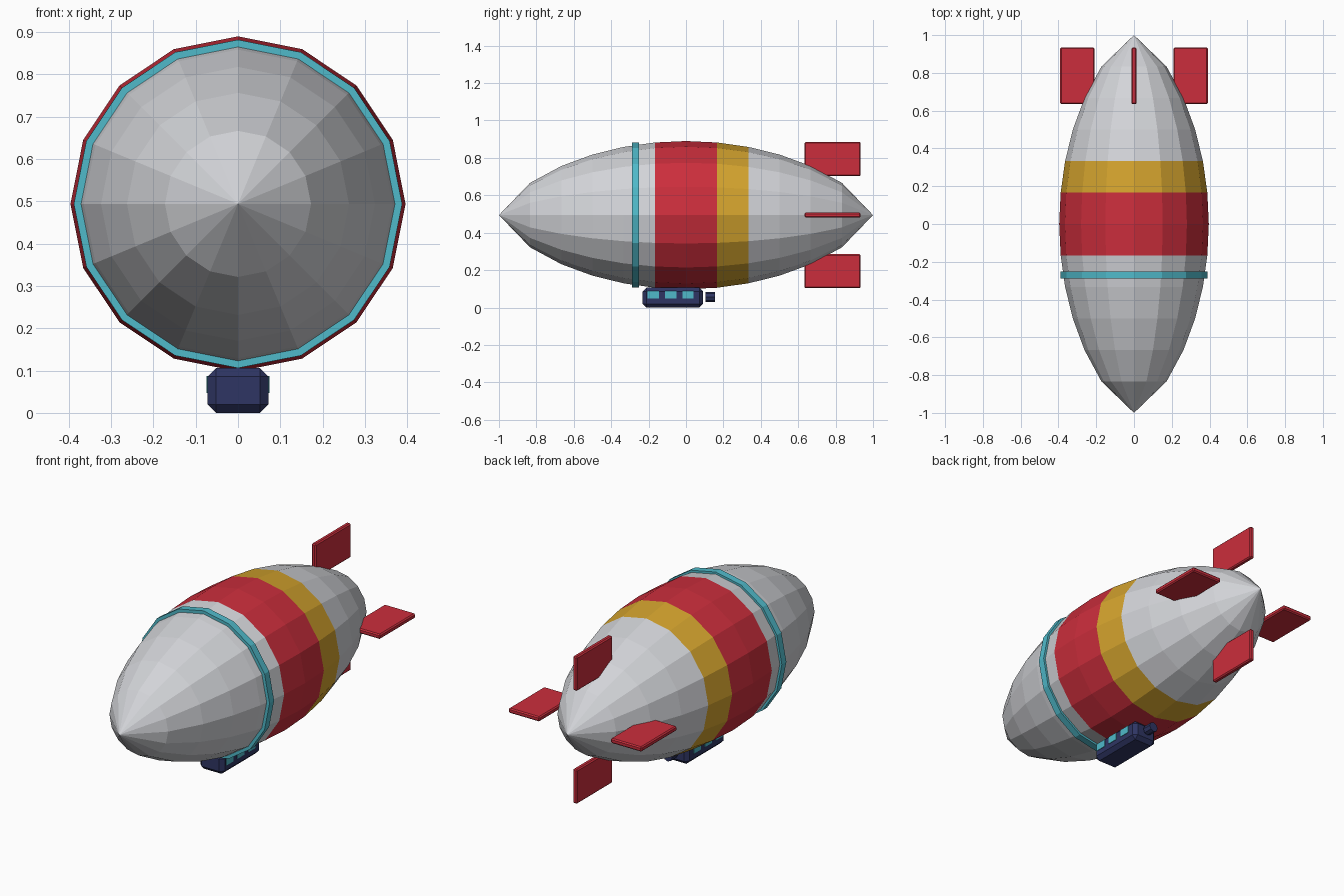
import bpy, bmesh, math
from mathutils import Matrix, Vector

if "Cube" in bpy.data.objects:
    bpy.data.objects.remove(bpy.data.objects["Cube"])

ZC, R, SIDES, RINGS = 0.494, 0.396, 16, 12


def material(name, rgb):
    m = bpy.data.materials.new(name)
    m.diffuse_color = (*rgb, 1)
    m.use_nodes = True
    m.node_tree.nodes["Principled BSDF"].inputs["Base Color"].default_value = m.diffuse_color
    return m


GREY = material("light grey", (0.65, 0.66, 0.69))
RED = material("red", (0.60, 0.027, 0.045))
GOLD = material("gold", (0.66, 0.37, 0.027))
CYAN = material("cyan", (0.08, 0.49, 0.59))
NAVY = material("navy", (0.028, 0.036, 0.125))


def finish(name, bm, *mats):
    bmesh.ops.recalc_face_normals(bm, faces=bm.faces)
    me = bpy.data.meshes.new(name)
    bm.to_mesh(me)
    bm.free()
    for m in mats:
        me.materials.append(m)
    ob = bpy.data.objects.new(name, me)
    bpy.context.collection.objects.link(ob)
    return ob


def box(name, centre, size, mat, bevel=0.0):
    bm = bmesh.new()
    bmesh.ops.create_cube(bm, size=1)
    bmesh.ops.scale(bm, vec=size, verts=bm.verts)
    if bevel:
        bmesh.ops.bevel(bm, geom=bm.edges[:], offset=bevel, segments=1, affect='EDGES')
    bmesh.ops.translate(bm, vec=centre, verts=bm.verts)
    return finish(name, bm, mat)


def cylinder_y(name, centre, radius, depth, sides, mat, turn=0.0):
    bm = bmesh.new()
    bmesh.ops.create_cone(bm, cap_ends=True, segments=sides, radius1=radius,
                          radius2=radius, depth=depth)
    rot = Matrix.Rotation(math.pi / 2, 4, 'X') @ Matrix.Rotation(turn, 4, 'Z')
    bmesh.ops.transform(bm, matrix=Matrix.Translation(centre) @ rot, verts=bm.verts)
    return finish(name, bm, mat)


# Hull: evenly spaced rings with a pointed profile, striped by position
bm = bmesh.new()
rings = []
for i in range(1, RINGS):
    y = -1 + 2 * i / RINGS
    r = R * (1 - y * y) ** 0.7
    rings.append([bm.verts.new((r * math.cos(a), y, ZC + r * math.sin(a)))
                  for a in (2 * math.pi * k / SIDES for k in range(SIDES))])
nose, tail = bm.verts.new((0, -1, ZC)), bm.verts.new((0, 1, ZC))
for k in range(SIDES):
    n = (k + 1) % SIDES
    bm.faces.new((nose, rings[0][k], rings[0][n]))
    bm.faces.new((tail, rings[-1][n], rings[-1][k]))
    for a, b in zip(rings, rings[1:]):
        bm.faces.new((a[k], b[k], b[n], a[n]))
for f in bm.faces:
    y = f.calc_center_median().y
    f.material_index = 1 if abs(y) < 0.167 else 2 if 0.167 < y < 0.333 else 0
finish("hull", bm, GREY, RED, GOLD)

# Band around the hull
cylinder_y("hull_band", (0, -0.27, ZC), 0.388, 0.038, SIDES, CYAN)

# Four tail fins, turned about the hull axis
for i, side in enumerate(("top", "left", "bottom", "right")):
    fin = box("tail_fin_" + side, (0, 0.784, 0.3), (0.026, 0.3, 0.182), RED, 0.006)
    fin.data.transform(Matrix.Translation((0, 0, ZC))
                       @ Matrix.Rotation(-i * math.pi / 2, 4, 'Y'))

# Gondola with three windows on each side
box("gondola", (0, -0.07, 0.053), (0.144, 0.324, 0.106), NAVY, 0.02)
for s, side in ((-1, "left"), (1, "right")):
    for i in range(3):
        box(f"window_{side}_{i + 1}", (s * 0.072, -0.175 + 0.093 * i, 0.067),
            (0.006, 0.06, 0.04), CYAN)

# Engine behind the gondola
cylinder_y("engine", (0, 0.13, 0.056), 0.026, 0.05, 8, NAVY)
